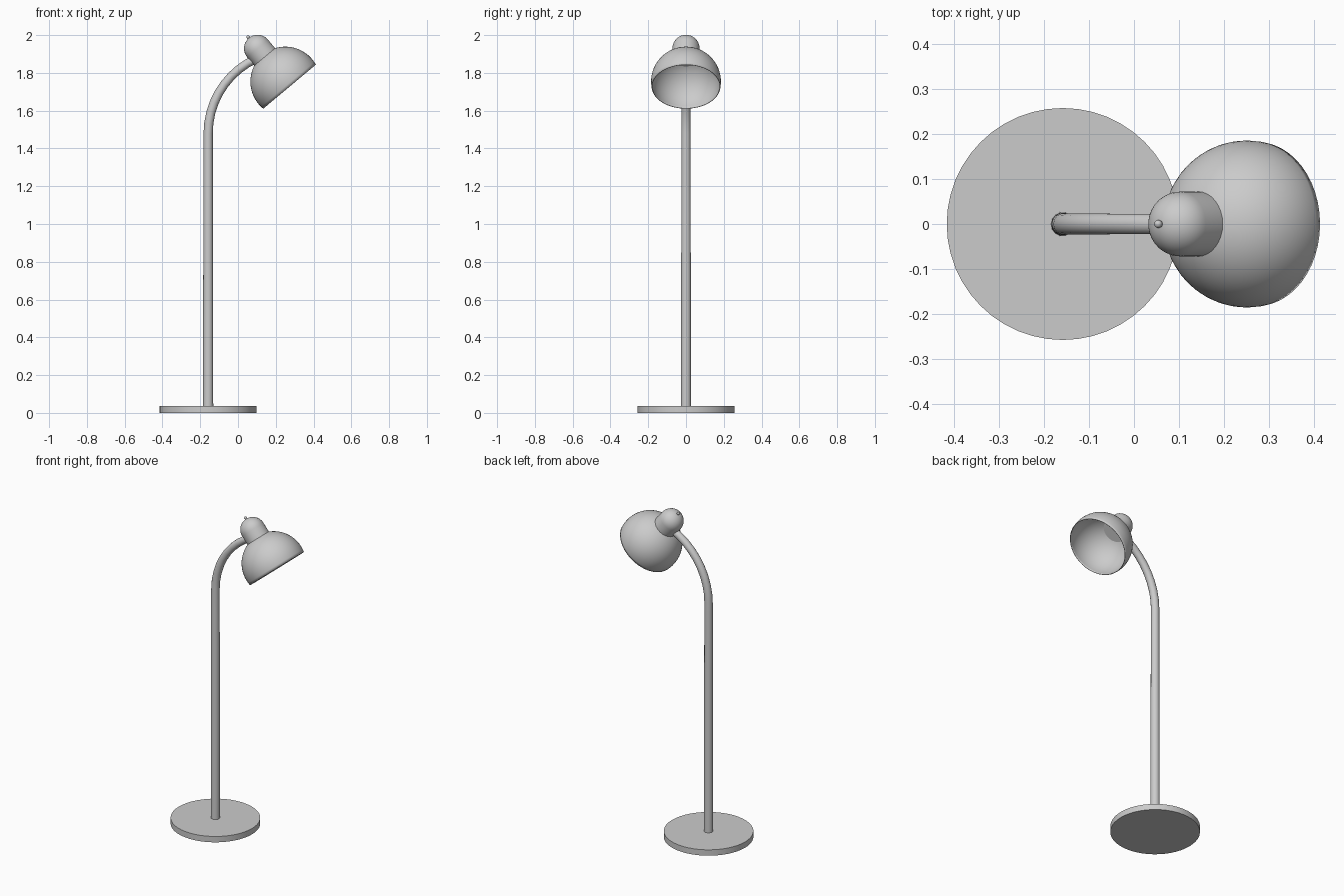
import bpy, bmesh
from math import sin, cos, pi, radians
from mathutils import Matrix, Vector

if "Cube" in bpy.data.objects:
    bpy.data.objects.remove(bpy.data.objects["Cube"])

POLE_X = -0.158
TILT = Matrix.Translation((0.273, 0, 1.727)) @ Matrix.Rotation(radians(-39.9), 4, 'Y')


def smooth(obj, angle=35):
    bpy.ops.object.select_all(action='DESELECT')
    obj.select_set(True)
    bpy.context.view_layer.objects.active = obj
    bpy.ops.object.shade_smooth_by_angle(angle=radians(angle))


def lathe(name, profile, matrix, steps=48):
    """Revolve (radius, height) points about local z."""
    bm = bmesh.new()
    verts = [bm.verts.new((r, 0, h)) for r, h in profile]
    edges = [bm.edges.new(pair) for pair in zip(verts, verts[1:])]
    bmesh.ops.spin(bm, geom=verts + edges, axis=(0, 0, 1), cent=(0, 0, 0),
                   angle=2 * pi, steps=steps, use_duplicate=False)
    bmesh.ops.remove_doubles(bm, verts=bm.verts, dist=1e-5)
    bmesh.ops.recalc_face_normals(bm, faces=bm.faces)
    mesh = bpy.data.meshes.new(name)
    bm.to_mesh(mesh)
    bm.free()
    obj = bpy.data.objects.new(name, mesh)
    bpy.context.collection.objects.link(obj)
    obj.matrix_world = matrix
    smooth(obj)
    return obj


def arc(radius, centre_h, start, end, n):
    """Profile points on a circle, angles in degrees from the horizontal."""
    angles = [radians(start + (end - start) * i / n) for i in range(n + 1)]
    return [(max(radius * cos(a), 0), centre_h + radius * sin(a)) for a in angles]


# Round foot
lathe("base", [(0, 0), (0.257, 0), (0.257, 0.037), (0, 0.037)],
      Matrix.Translation((POLE_X, 0, 0)))

# Stem: straight, slightly tapered pole that bends over into an arm
BEND_Z, BEND_R = 1.48, 0.435
path = [(Vector((POLE_X, 0, 0.03)), 0.027), (Vector((POLE_X, 0, 1.05)), 0.0255)]
for i in range(10):
    a = radians(66) * i / 9
    path.append((Vector((POLE_X + BEND_R * (1 - cos(a)), 0, BEND_Z + BEND_R * sin(a))),
                 0.0245 - 0.002 * i / 9))
curve = bpy.data.curves.new("stem", 'CURVE')
curve.dimensions = '3D'
curve.bevel_depth = 1.0
curve.bevel_resolution = 5
curve.use_fill_caps = True
spline = curve.splines.new('POLY')
spline.points.add(len(path) - 1)
for point, (co, radius) in zip(spline.points, path):
    point.co = (*co, 1)
    point.radius = radius
stem = bpy.data.objects.new("stem", curve)
bpy.context.collection.objects.link(stem)
bpy.context.view_layer.objects.active = stem
stem.select_set(True)
bpy.ops.object.convert(target='MESH')
smooth(bpy.context.view_layer.objects.active)

# Open dome shade, a thin shell tilted forward
shade = lathe("shade", arc(0.185, 0.035, -10.9, 90, 20), TILT)
shell = shade.modifiers.new("thickness", 'SOLIDIFY')
shell.thickness = 0.003
shell.offset = -1

# Socket cap with rounded top
lathe("socket_cap", [(0, 0.2), (0.072, 0.2)] + arc(0.072, 0.264, 0, 90, 10), TILT, 32)

# Small knob on top of the cap
lathe("top_knob", [(0, 0.325), (0.007, 0.325)] + arc(0.009, 0.342, -38, 90, 6), TILT, 16)
